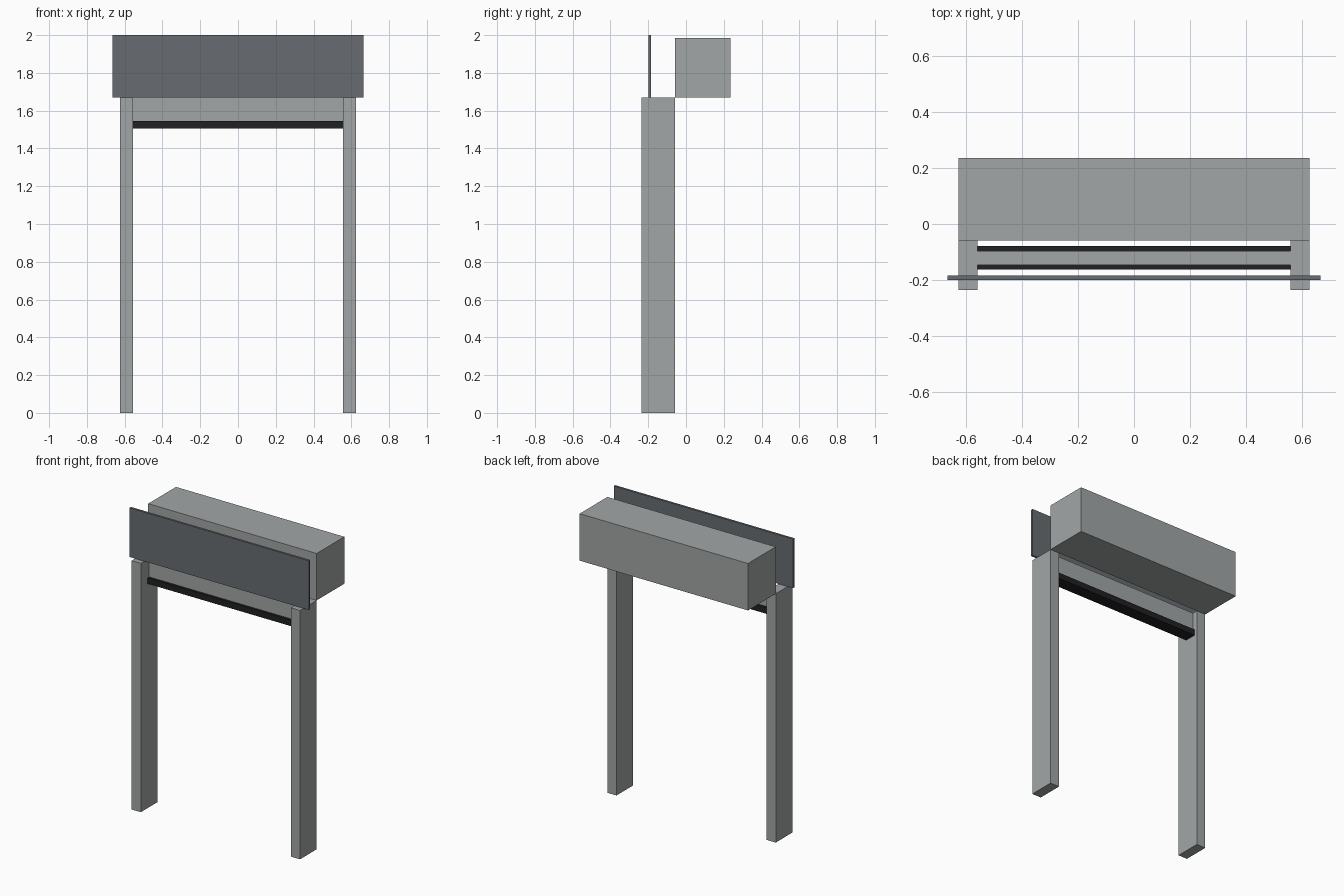
import bpy
import bmesh
from mathutils import Vector

cube = bpy.data.objects.get("Cube")
if cube:
    bpy.data.objects.remove(cube, do_unlink=True)


def make_material(name, rgb):
    mat = bpy.data.materials.new(name)
    mat.use_nodes = True
    color = (*rgb, 1.0)
    mat.diffuse_color = color
    mat.node_tree.nodes["Principled BSDF"].inputs["Base Color"].default_value = color
    return mat


def make_box(name, low, high, mat):
    """Flat-shaded box between two opposite corners."""
    low, high = Vector(low), Vector(high)
    size, center = high - low, (low + high) / 2
    bm = bmesh.new()
    bmesh.ops.create_cube(bm, size=1.0)
    for v in bm.verts:
        v.co = Vector(a * b for a, b in zip(v.co, size))
    mesh = bpy.data.meshes.new(name)
    bm.to_mesh(mesh)
    bm.free()
    mesh.materials.append(mat)
    obj = bpy.data.objects.new(name, mesh)
    obj.location = center
    bpy.context.collection.objects.link(obj)
    return obj


steel = make_material("light grey steel", (0.36, 0.38, 0.38))
slate = make_material("slate grey", (0.135, 0.152, 0.165))
rubber = make_material("black rubber", (0.015, 0.014, 0.017))

inner, outer = 0.557, 0.625   # guide rail edges
head = 1.67                   # top of the opening
back = -0.059                 # back of the rails

# Guide rails either side of the opening
make_box("left_guide_rail", (inner, -0.235, 0), (outer, back, head), steel)
make_box("right_guide_rail", (-outer, -0.235, 0), (-inner, back, head), steel)

# Rolled shutter housing behind the opening
make_box("shutter_housing", (-outer, back, head), (outer, 0.235, 1.985), steel)

# Raised curtain with its bottom bar
make_box("shutter_curtain", (-inner, -0.146, 1.545), (inner, -0.096, head), steel)
make_box("bottom_bar", (-inner, -0.162, 1.505), (inner, -0.079, 1.545), rubber)

# Front fascia board
make_box("fascia_board", (-0.665, -0.199, head), (0.665, -0.184, 2.0), slate)
